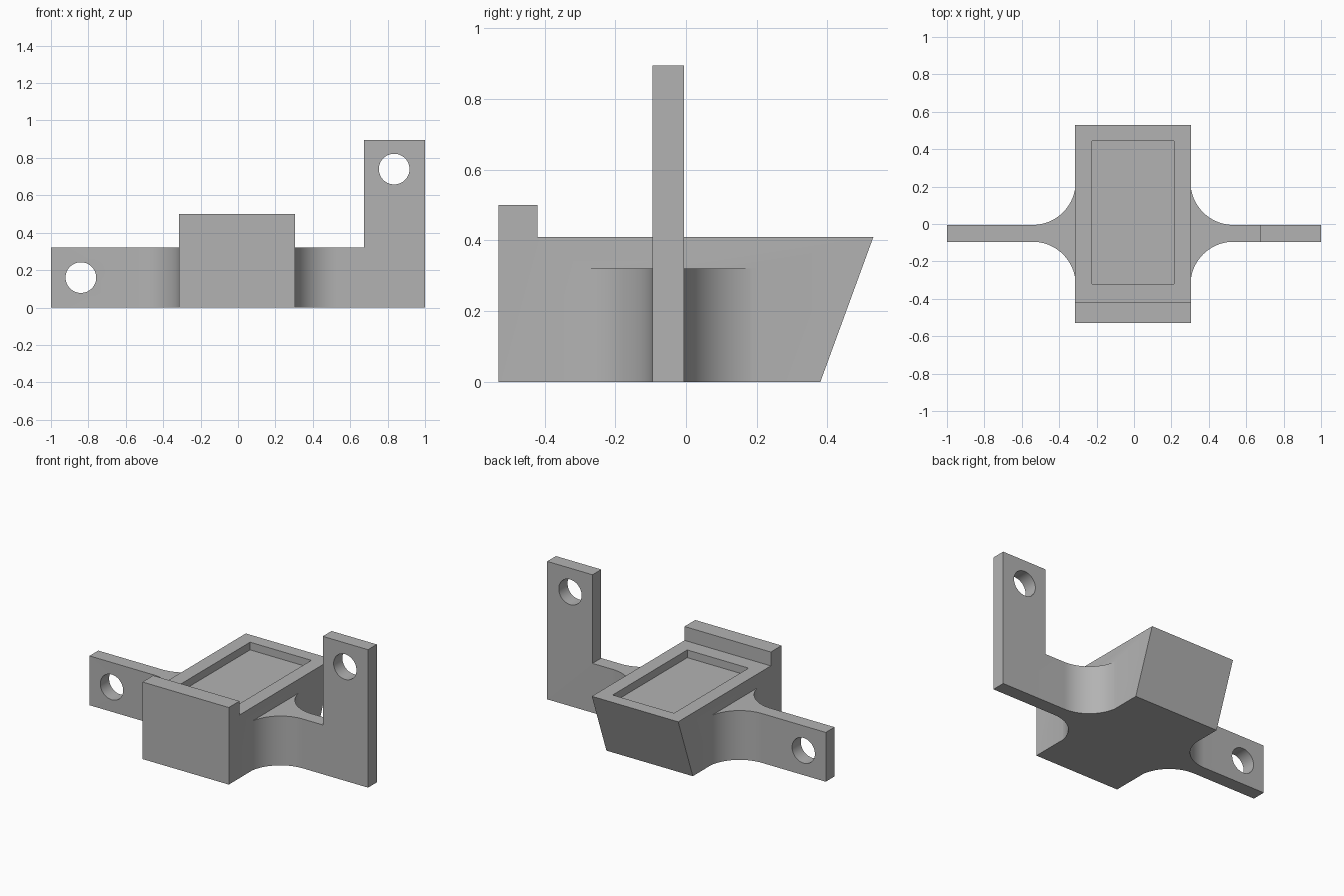
import bpy, bmesh
from math import radians, sin, cos, pi
from mathutils import Vector

if "Cube" in bpy.data.objects:
    bpy.data.objects.remove(bpy.data.objects["Cube"])

grey = bpy.data.materials.new("plain_grey")
grey.use_nodes = True
colour = (0.45, 0.45, 0.45, 1)
grey.diffuse_color = colour
grey.node_tree.nodes["Principled BSDF"].inputs["Base Color"].default_value = colour


def prism(name, outline, direction):
    """Extrude a closed outline of 3D points along a direction."""
    bm = bmesh.new()
    face = bm.faces.new([bm.verts.new(p) for p in outline])
    ext = bmesh.ops.extrude_face_region(bm, geom=[face])["geom"]
    verts = [v for v in ext if isinstance(v, bmesh.types.BMVert)]
    bmesh.ops.translate(bm, verts=verts, vec=Vector(direction))
    bmesh.ops.recalc_face_normals(bm, faces=bm.faces)
    mesh = bpy.data.meshes.new(name)
    bm.to_mesh(mesh)
    bm.free()
    mesh.materials.append(grey)
    obj = bpy.data.objects.new(name, mesh)
    bpy.context.collection.objects.link(obj)
    return obj


def box(name, low, high):
    (x0, y0, z0), (x1, y1, z1) = low, high
    outline = [(x0, y0, z0), (x1, y0, z0), (x1, y1, z0), (x0, y1, z0)]
    return prism(name, outline, (0, 0, z1 - z0))


def combine(target, tool, operation):
    """Apply a boolean and discard the tool object."""
    mod = target.modifiers.new(operation.lower(), "BOOLEAN")
    mod.operation, mod.solver, mod.object = operation, "EXACT", tool
    bpy.context.view_layer.objects.active = target
    bpy.ops.object.modifier_apply(modifier=mod.name)
    bpy.data.objects.remove(tool)


# Central block: side profile with front lip and sloping back
LEFT, RIGHT = 0.305, -0.315
side = [(-0.53, 0), (0.38, 0), (0.53, 0.41), (-0.42, 0.41), (-0.42, 0.5), (-0.53, 0.5)]
housing = prism("housing", [(RIGHT, y, z) for y, z in side], (LEFT - RIGHT, 0, 0))

# Shallow rectangular recess in the top
combine(housing, box("recess_cutter", (-0.225, -0.32, 0.36), (0.215, 0.445, 0.6)), "DIFFERENCE")

# Mounting arms, flaring into the block with round fillets
BACK, FRONT, ARM_Z, POST_Z = -0.005, -0.095, 0.32, 0.895
RADIUS, STEPS = 0.23, 24


def arm(name, sign, wall, height):
    centre = abs(wall) + RADIUS - 0.003
    root = abs(wall) - 0.08
    arc = []
    for i in range(STEPS + 1):
        a = i / STEPS * pi / 2
        arc.append((centre - RADIUS * sin(a), RADIUS * (1 - cos(a))))
    back = [(1, BACK)] + [(x, BACK + d) for x, d in arc] + [(root, BACK + RADIUS)]
    front = [(x, FRONT + BACK - y) for x, y in reversed(back)]
    return prism(name, [(sign * x, y, 0) for x, y in back + front], (0, 0, height))


def drill(target, x, z, radius=0.082):
    ring = [(x + radius * cos(i * pi / 24), -0.3, z + radius * sin(i * pi / 24))
            for i in range(48)]
    combine(target, prism("hole_cutter", ring, (0, 0.6, 0)), "DIFFERENCE")


# Right arm: plain tab
right_arm = arm("right_arm", -1, RIGHT, ARM_Z)
drill(right_arm, -0.84, 0.16)

# Left arm: tall outer post
left_arm = arm("left_arm", 1, LEFT, POST_Z)
combine(left_arm, box("post_cutter", (0, -1, ARM_Z), (0.675, 1, 1.2)), "DIFFERENCE")
drill(left_arm, 0.835, 0.74)

# Fuse into one solid and smooth only the curved surfaces
for part in (right_arm, left_arm):
    combine(housing, part, "UNION")
housing.name = "mounting_bracket_housing"
bpy.ops.object.select_all(action="DESELECT")
housing.select_set(True)
bpy.context.view_layer.objects.active = housing
bpy.ops.object.shade_smooth_by_angle(angle=radians(30))
